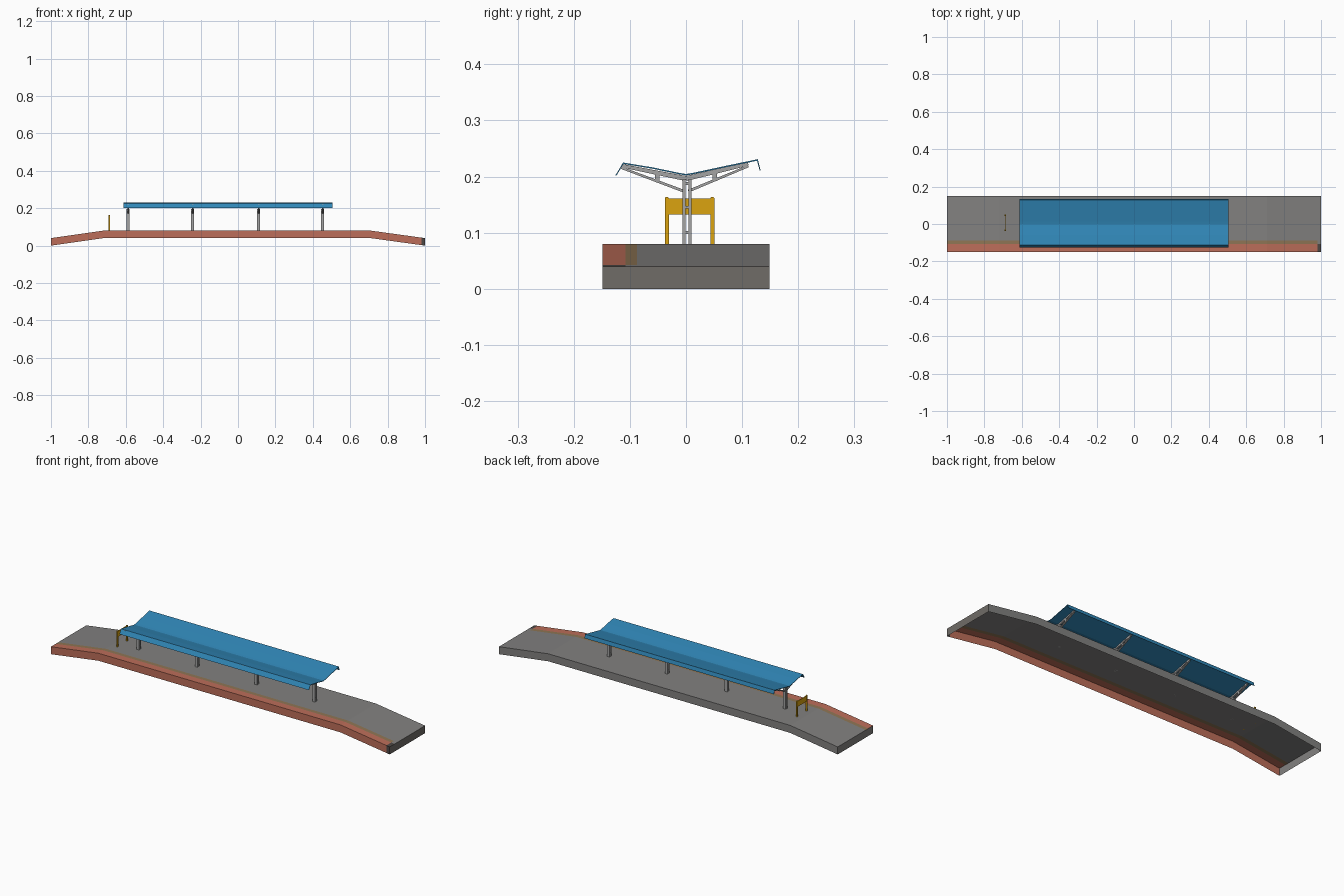
import bpy, bmesh, math
from mathutils import Vector

if "Cube" in bpy.data.objects:
    bpy.data.objects.remove(bpy.data.objects["Cube"])


def material(name, srgb):
    m = bpy.data.materials.new(name)
    m.diffuse_color = [((c + 0.055) / 1.055) ** 2.4 for c in srgb] + [1]
    m.use_nodes = True
    m.node_tree.nodes["Principled BSDF"].inputs["Base Color"].default_value = m.diffuse_color
    return m


ASPHALT = material("asphalt grey", (0.51, 0.505, 0.50))
BRICK = material("brick red", (0.74, 0.43, 0.35))
TACTILE = material("tactile tan", (0.56, 0.46, 0.33))
DARK = material("dark concrete", (0.30, 0.28, 0.27))
END = material("end concrete", (0.44, 0.425, 0.405))
BLUE = material("canopy blue", (0.19, 0.53, 0.72))
STEEL = material("steel grey", (0.64, 0.64, 0.64))
YELLOW = material("sign yellow", (0.86, 0.64, 0.06))


def add_object(name, bm, mats):
    me = bpy.data.meshes.new(name)
    bm.to_mesh(me)
    bm.free()
    for m in mats:
        me.materials.append(m)
    ob = bpy.data.objects.new(name, me)
    bpy.context.collection.objects.link(ob)
    return ob


def prism(bm, outline, x0, x1):
    """Extrude a y-z outline along x."""
    a = [bm.verts.new((x0, y, z)) for y, z in outline]
    b = [bm.verts.new((x1, y, z)) for y, z in outline]
    n = len(outline)
    faces = [bm.faces.new(a[::-1]), bm.faces.new(b)]
    for i in range(n):
        j = (i + 1) % n
        faces.append(bm.faces.new((a[i], a[j], b[j], b[i])))
    bmesh.ops.recalc_face_normals(bm, faces=faces)


def box(bm, x0, x1, y0, y1, z0, z1):
    prism(bm, [(y0, z0), (y1, z0), (y1, z1), (y0, z1)], x0, x1)


def bar(bm, p, q, t0, t1, x0, x1):
    """Tapered bar between two y-z points."""
    p, q = Vector(p), Vector(q)
    d = (q - p).normalized()
    n = Vector((-d.y, d.x))
    prism(bm, [p - n * t0 / 2, q - n * t1 / 2, q + n * t1 / 2, p + n * t0 / 2], x0, x1)


# Platform: open-bottomed shell, flat in the middle with a ramp at each end
xs = [-1, -0.72, 0.71, 0.98, 1]
ys = [-0.149, -0.108, -0.087, 0.149]
DROP = 0.04


def top_z(x):
    if x < -0.72:
        return 0.08 - 0.04 * (-0.72 - x) / 0.28
    if x > 0.71:
        return 0.08 - 0.04 * (x - 0.71) / 0.29
    return 0.08


bm = bmesh.new()
top = [[bm.verts.new((x, y, top_z(x))) for y in ys] for x in xs]
low = [{j: bm.verts.new((x, ys[j], top_z(x) - DROP)) for j in range(4)
        if j in (0, 3) or i in (0, 4)} for i, x in enumerate(xs)]


def face(verts, mat):
    bm.faces.new(verts).material_index = mat


for i in range(4):
    last = i == 3
    for j, m in enumerate((3 if last else 1, 0 if last else 2, 0)):
        face((top[i][j], top[i + 1][j], top[i + 1][j + 1], top[i][j + 1]), m)
    face((low[i][0], low[i + 1][0], top[i + 1][0], top[i][0]), 3 if last else 1)
    face((low[i + 1][3], low[i][3], top[i][3], top[i + 1][3]), 0)
for j in range(3):
    face((low[4][j], low[4][j + 1], top[4][j + 1], top[4][j]), 4)
    face((low[0][j + 1], low[0][j], top[0][j], top[0][j + 1]), 0)
add_object("platform", bm, [ASPHALT, BRICK, TACTILE, DARK, END])

# Canopy roof: butterfly sheet with drooping edges
upper = [(-0.126, 0.202), (-0.112, 0.225), (-0.06, 0.2165), (-0.014, 0.207),
         (0, 0.2045), (0.014, 0.207), (0.07, 0.219), (0.128, 0.231), (0.133, 0.211)]
lower = [(-0.124, 0.2015), (-0.1115, 0.2225), (-0.06, 0.214), (-0.014, 0.2045),
         (0, 0.202), (0.014, 0.2045), (0.07, 0.2165), (0.1265, 0.2282), (0.1315, 0.2105)]
bm = bmesh.new()
rows = [[[bm.verts.new((x, y, z)) for y, z in line] for line in (upper, lower)]
        for x in (-0.612, 0.506)]
(ua, la), (ub, lb) = rows
for k in range(len(upper) - 1):
    bm.faces.new((ua[k], ub[k], ub[k + 1], ua[k + 1]))
    bm.faces.new((la[k], la[k + 1], lb[k + 1], lb[k]))
    bm.faces.new((ua[k], ua[k + 1], la[k + 1], la[k]))
    bm.faces.new((ub[k], lb[k], lb[k + 1], ub[k + 1]))
for k in (0, -1):
    bm.faces.new((ua[k], la[k], lb[k], ub[k]))
bmesh.ops.recalc_face_normals(bm, faces=bm.faces)
add_object("canopy_roof", bm, [BLUE])

# Canopy supports: twin-leg posts with braced arms
for n, x in enumerate((-0.588, -0.243, 0.11, 0.452)):
    bm = bmesh.new()
    a, b = x - 0.0075, x + 0.0075
    for y in (-0.0065, 0.0045):
        box(bm, a, b, y, y + 0.0055, 0.08, 0.196)
    for z in (0.098, 0.143, 0.185):  # tie plates
        box(bm, x - 0.005, x + 0.005, -0.0015, 0.005, z, z + 0.005)
    a, b = x - 0.004, x + 0.004
    for s, tip in ((-1, (-0.115, 0.2195)), (1, (0.111, 0.2225))):
        bar(bm, (0, 0.1965), tip, 0.009, 0.006, a, b)
        bar(bm, (s * 0.004, 0.174), (tip[0], tip[1] - 0.004), 0.005, 0.004, a, b)
        box(bm, a, b, s * 0.051 - 0.004, s * 0.051 + 0.004, 0.192, 0.207)
    add_object(f"canopy_support_{n + 1}", bm, [STEEL])

# Yellow sign on two legs
bm = bmesh.new()
for y in (-0.034, 0.047):
    prism(bm, [(y - 0.0035, 0.08), (y + 0.0035, 0.08), (y + 0.0035, 0.162),
               (y + 0.0015, 0.164), (y - 0.0015, 0.164), (y - 0.0035, 0.162)],
          -0.692, -0.685)
add_object("sign_legs", bm, [YELLOW])
bm = bmesh.new()
box(bm, -0.6905, -0.6865, -0.037, 0.05, 0.132, 0.161)
add_object("sign_panel", bm, [YELLOW])
